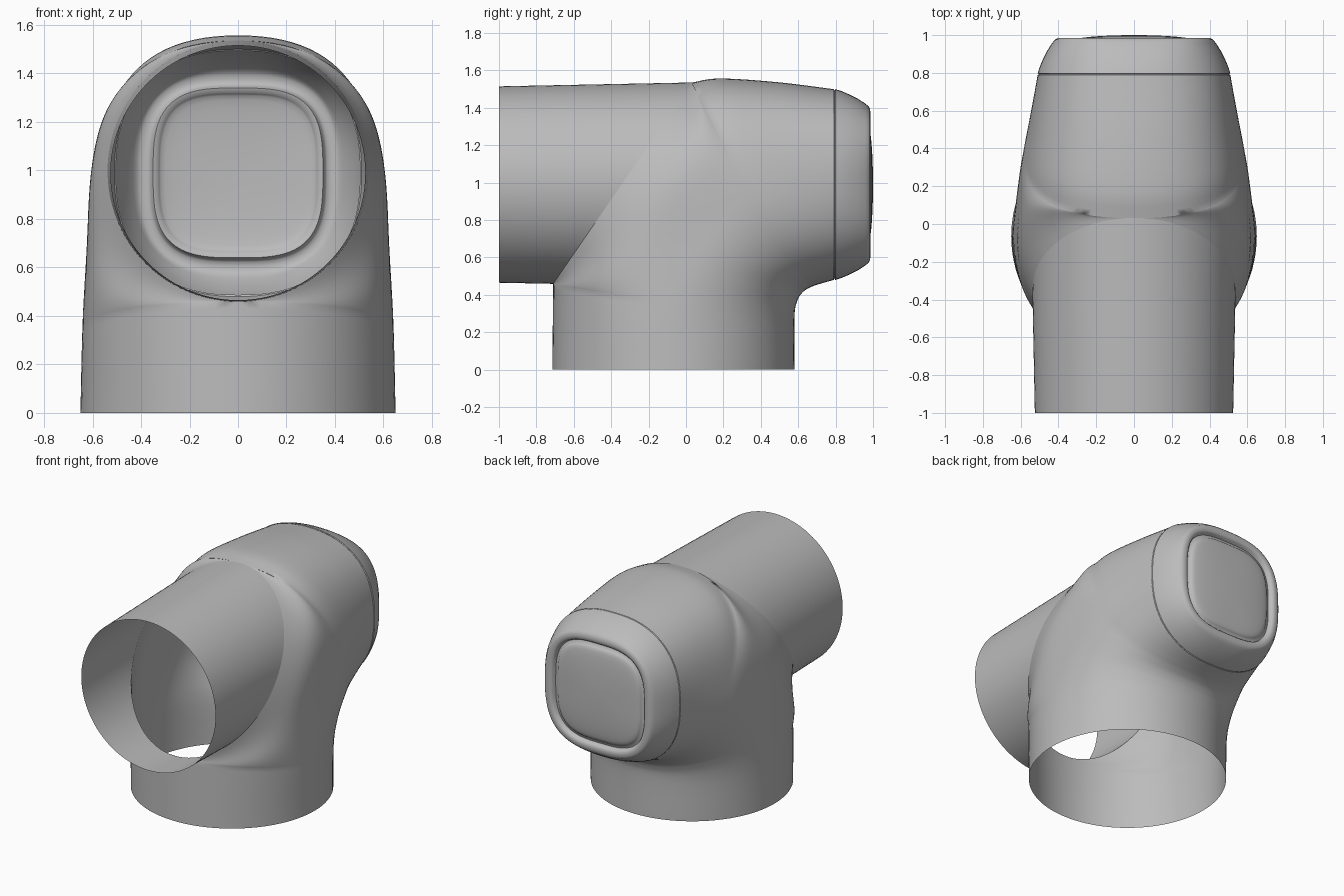
import bpy, bmesh
from math import sin, cos, pi, copysign
from mathutils import Vector

cube = bpy.data.objects.get("Cube")
if cube:
    bpy.data.objects.remove(cube)

AXIS_Z = 0.99          # height of the horizontal axis
grey = bpy.data.materials.new("plain grey")
grey.use_nodes = True
grey.diffuse_color = (0.5, 0.5, 0.5, 1)
grey.node_tree.nodes["Principled BSDF"].inputs["Base Color"].default_value = (0.5, 0.5, 0.5, 1)


def skin(name, rows, closed, angle):
    """Join successive rows of points into a smooth sheet."""
    bm = bmesh.new()
    grid = [[bm.verts.new(p) for p in row] for row in rows]
    n = len(rows[0])
    for a, b in zip(grid, grid[1:]):
        for i in range(n if closed else n - 1):
            j = (i + 1) % n
            bm.faces.new((a[i], b[i], b[j], a[j]))
    bmesh.ops.remove_doubles(bm, verts=bm.verts, dist=1e-5)
    mesh = bpy.data.meshes.new(name)
    bm.to_mesh(mesh)
    bm.free()
    mesh.materials.append(grey)
    obj = bpy.data.objects.new(name, mesh)
    bpy.context.collection.objects.link(obj)
    bpy.ops.object.select_all(action='DESELECT')
    obj.select_set(True)
    bpy.context.view_layer.objects.active = obj
    bpy.ops.object.shade_smooth_by_angle(angle=angle)
    return obj


def spline(keys, t):
    """Smooth curve through (parameter, point) keys."""
    ts = [k[0] for k in keys]
    ps = [Vector(k[1]) for k in keys]

    def slope(i):
        a, b = max(i - 1, 0), min(i + 1, len(ps) - 1)
        return (ps[b] - ps[a]) / (ts[b] - ts[a])

    i = max(k for k in range(len(ts) - 1) if ts[k] <= t or k == 0)
    h = ts[i + 1] - ts[i]
    s = (t - ts[i]) / h
    return (ps[i] * (1 + 2 * s) * (1 - s) ** 2 + slope(i) * h * s * (1 - s) ** 2
            + ps[i + 1] * s * s * (3 - 2 * s) + slope(i + 1) * h * s * s * (s - 1))


def bezier(a, b, c, d, t):
    s = 1 - t
    return a * s ** 3 + b * 3 * s * s * t + c * 3 * s * t * t + d * t ** 3


def tube_radius(y):
    return 0.525 + 0.02 * (y + 1)


def cut_point(phi):
    """Point of the front tube on the slanted joint plane."""
    y = -0.3
    for _ in range(12):
        z = AXIS_Z - tube_radius(y) * cos(phi)
        y = -0.71 + (z - 0.46) * 0.69
    return Vector((tube_radius(y) * sin(phi), y, z))


# Front tube, trimmed on the slant
SEG, STEPS = 96, 8
ends = [cut_point(2 * pi * i / SEG) for i in range(SEG)]
tube = []
for k in range(STEPS + 1):
    row = []
    for i, e in enumerate(ends):
        phi = 2 * pi * i / SEG
        y = -1 + (e.y + 1) * k / STEPS
        r = tube_radius(y)
        row.append((r * sin(phi), y, AXIS_Z - r * cos(phi)))
    tube.append(row)
skin("front_tube", tube, True, 0.7)

# Elbow body: guide curves for the inner bend, widest line and top line
inner = [(0, (0, 0.58, 0)), (0.2, (0, 0.58, 0.28)), (0.35, (0, 0.592, 0.36)),
         (0.5, (0, 0.62, 0.41)), (0.65, (0, 0.66, 0.438)),
         (0.8, (0, 0.71, 0.457)), (1, (0, 0.79, 0.48))]
widest = [(0, (0.65, -0.065, 0)), (0.2, (0.642, -0.055, 0.34)),
          (0.35, (0.632, 0.02, 0.54)), (0.5, (0.618, 0.14, 0.72)),
          (0.65, (0.603, 0.26, 0.85)), (0.8, (0.582, 0.38, 0.93)),
          (1, (0.51, 0.79, AXIS_Z))]
top = [(0.8, (0, 0.03, 1.535)), (0.85, (0, 0.17, 1.557)),
       (0.92, (0, 0.48, 1.538)), (1, (0, 0.79, 1.5))]

ROWS, HALF = 80, 24
body = []
for k in range(ROWS + 1):
    v = k / ROWS
    a, w = spline(inner, v), spline(widest, v)
    phi = min(max((v - 0.2) / 0.6, 0), 1) * pi
    if v <= 0.2:
        c = Vector((0, -0.715 + 0.025 * v, 0.46 * v / 0.2))
    elif v < 0.8:
        c = cut_point(phi)
    else:
        c = spline(top, v)
    along = c - a
    along.x = 0
    along.normalize()
    kap = 0.55 + 0.11 * v
    side = Vector((1, 0, 0))
    leave = (-side * (0.4 + 0.6 * cos(phi) ** 2) + along * sin(phi)).normalized()
    low = (w - a).dot(along)
    high = (c - w).dot(along)
    row = [bezier(a, a + side * w.x * kap, w - along * low * kap, w, i / HALF)
           for i in range(HALF)]
    row += [bezier(w, w + along * high * kap,
                   c - leave * (c - w).length * kap * 0.71, c, i / HALF)
            for i in range(HALF + 1)]
    body.append(row)
elbow = skin("elbow_body", body, False, 1.0)
mirror = elbow.modifiers.new("mirror", 'MIRROR')
mirror.merge_threshold = 0.0005


def rounded_rings(profile):
    """Rounded-square rings from (half size, y, squareness)."""
    def power(c, n):
        return copysign(abs(c) ** (2 / n), c)
    return [[(h * power(sin(2 * pi * i / SEG), n), y,
              AXIS_Z - h * power(cos(2 * pi * i / SEG), n)) for i in range(SEG)]
            for h, y, n in profile]


# Back cap with its rounded lip and recessed edge
skin("back_cap", rounded_rings([
    (0.510, 0.788, 2.4), (0.503, 0.793, 2.4), (0.510, 0.798, 2.4),
    (0.500, 0.83, 2.4), (0.483, 0.87, 2.45), (0.458, 0.92, 2.55),
    (0.432, 0.96, 2.65), (0.418, 0.976, 2.8), (0.404, 0.984, 2.9),
    (0.385, 0.986, 3.0), (0.368, 0.984, 3.1), (0.360, 0.976, 3.1),
    (0.350, 0.955, 3.2)]), True, 0.7)

# Domed panel set into the cap
dome = [(0.325 * cos(t * pi / 16), 0.97 + 0.03 * sin(t * pi / 16), 3.3 - t * 0.1)
        for t in range(9)]
skin("back_panel", rounded_rings([(0.350, 0.955, 3.2), (0.332, 0.96, 3.3)] + dome),
     True, 0.7)
